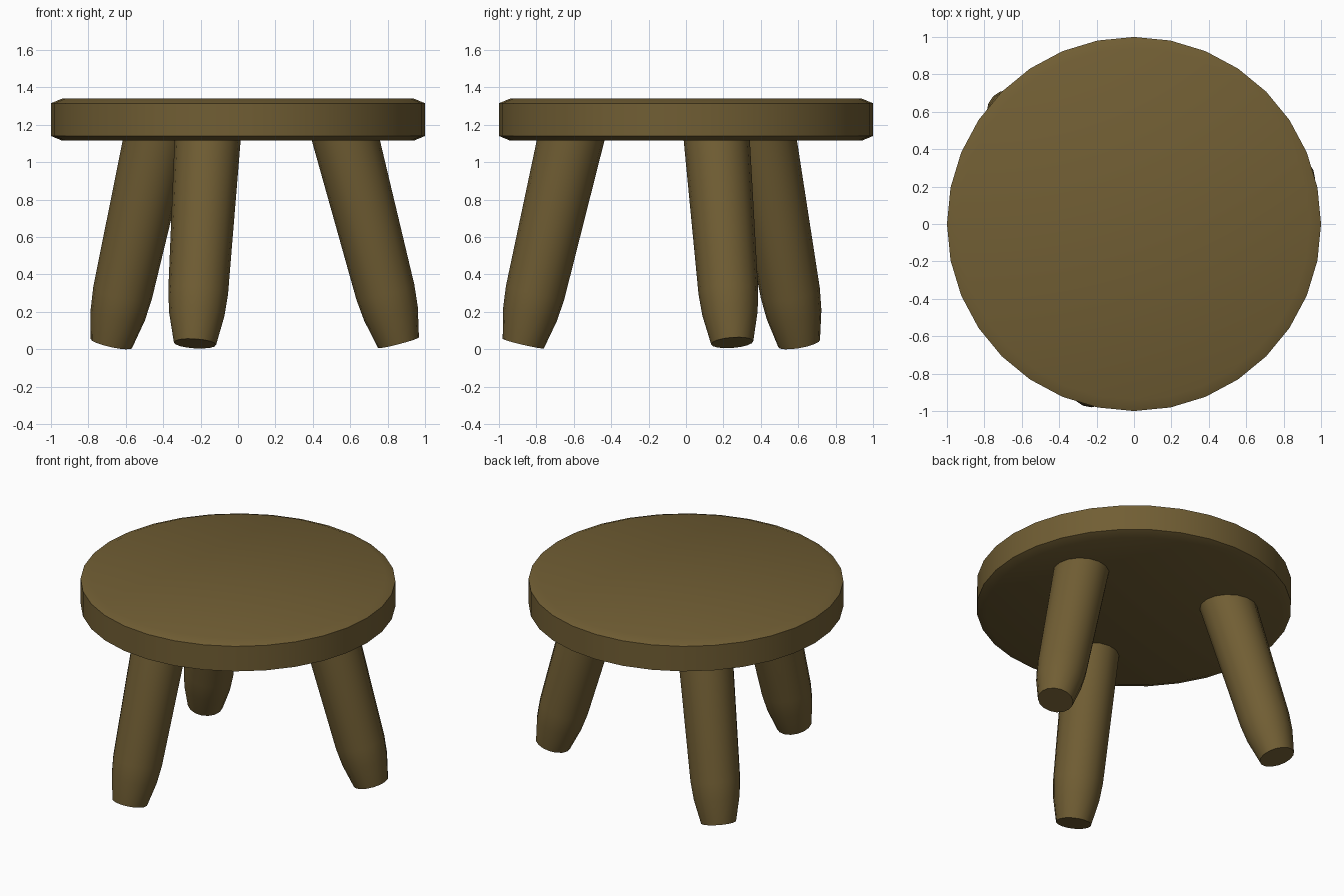
import bpy, bmesh, math
from mathutils import Vector

cube = bpy.data.objects.get("Cube")
if cube:
    bpy.data.objects.remove(cube, do_unlink=True)

wood = bpy.data.materials.new("dark_olive_wood")
wood.use_nodes = True
colour = (0.165, 0.112, 0.034, 1)
wood.diffuse_color = colour
wood.node_tree.nodes["Principled BSDF"].inputs["Base Color"].default_value = colour


def turned(name, profile, sides, base, axis):
    """Closed turned part: profile of (radius, distance along axis)."""
    bm = bmesh.new()
    rings = []
    for radius, dist in profile:
        angles = [2 * math.pi * i / sides for i in range(sides)]
        rings.append([bm.verts.new((radius * math.cos(a), radius * math.sin(a), dist))
                      for a in angles])
    for low, high in zip(rings, rings[1:]):
        for i in range(sides):
            j = (i + 1) % sides
            bm.faces.new((low[i], low[j], high[j], high[i]))
    bm.faces.new(rings[0][::-1])
    bm.faces.new(rings[-1])
    mesh = bpy.data.meshes.new(name)
    bm.to_mesh(mesh)
    bm.free()
    mesh.materials.append(wood)
    obj = bpy.data.objects.new(name, mesh)
    bpy.context.collection.objects.link(obj)
    obj.location = base
    obj.rotation_mode = 'QUATERNION'
    obj.rotation_quaternion = Vector((0, 0, 1)).rotation_difference(axis)
    bpy.ops.object.select_all(action='DESELECT')
    obj.select_set(True)
    bpy.context.view_layer.objects.active = obj
    bpy.ops.object.shade_smooth_by_angle(angle=math.radians(40))
    return obj


# Round seat with shallow chamfers
turned("seat", [(0.94, 0), (1, 0.025), (1, 0.2), (0.94, 0.225)], 32,
       (0, 0, 1.115), Vector((0, 0, 1)))

# Splayed legs: foot centre and the point where each meets the seat
legs = {
    "front_leg": ((-0.23, -0.87, 0.03), (-0.163, -0.618, 1.115)),
    "left_leg": ((0.858, 0.247, 0.035), (0.578, 0.165, 1.115)),
    "back_right_leg": ((-0.677, 0.605, 0.03), (-0.437, 0.415, 1.115)),
}
for name, (foot, top) in legs.items():
    axis = Vector(top) - Vector(foot)
    turned(name, [(0.113, 0), (0.148, 0.16), (0.16, 0.28), (0.178, axis.length + 0.08)],
           16, foot, axis)
